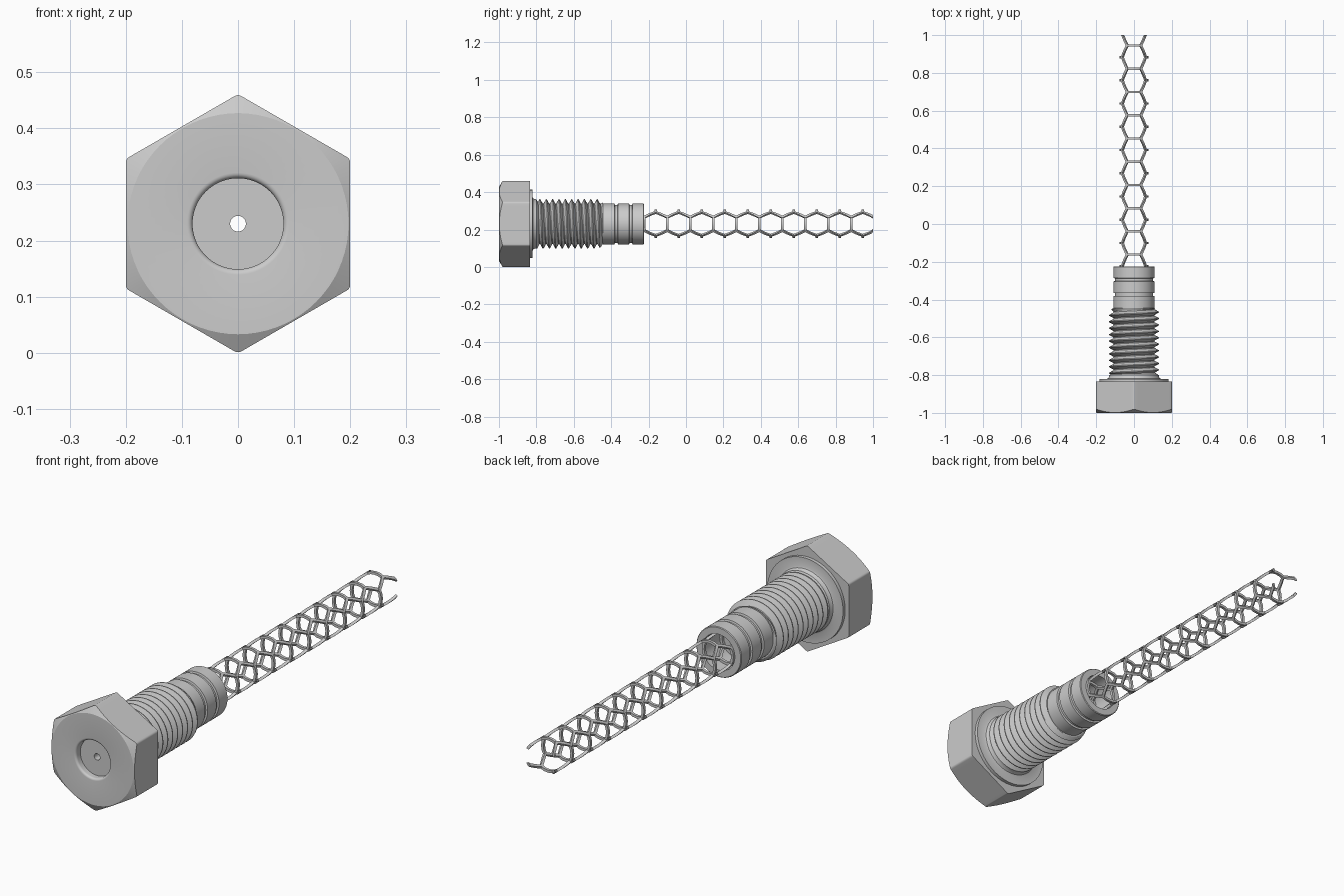
import bpy, bmesh, math

if "Cube" in bpy.data.objects:
    bpy.data.objects.remove(bpy.data.objects["Cube"])

ZC = 0.23          # height of the bolt axis
FLAT = 0.2         # hex apothem
ROUND = 0.012      # hex corner rounding


def point(r, a, y):
    return (r * math.sin(a), y, ZC + r * math.cos(a))


def finish(name, bm, angle=25):
    bmesh.ops.remove_doubles(bm, verts=bm.verts, dist=1e-5)
    bmesh.ops.recalc_face_normals(bm, faces=bm.faces)
    me = bpy.data.meshes.new(name)
    bm.to_mesh(me)
    bm.free()
    ob = bpy.data.objects.new(name, me)
    bpy.context.collection.objects.link(ob)
    bpy.ops.object.select_all(action='DESELECT')
    ob.select_set(True)
    bpy.context.view_layer.objects.active = ob
    bpy.ops.object.shade_smooth_by_angle(angle=math.radians(angle))
    return ob


def skin_rings(name, rings, angles):
    """Closed solid of revolution; each ring is (r, y) or a function of the angle."""
    bm = bmesh.new()
    rows = []
    for ring in rings:
        rows.append([bm.verts.new(point(*((lambda p: (p[0], a, p[1]))(
            ring(a) if callable(ring) else ring)))) for a in angles])
    n = len(angles)
    for i, row in enumerate(rows):
        nxt = rows[(i + 1) % len(rows)]
        for j in range(n):
            k = (j + 1) % n
            bm.faces.new((row[j], row[k], nxt[k], nxt[j]))
    return finish(name, bm)


def hex_radius(a):
    d = abs((math.degrees(a) + 30) % 60 - 30)      # degrees from nearest corner
    if d < 1.51:
        c, s = (FLAT - ROUND) / math.cos(math.pi / 6), math.radians(d)
        return c * math.cos(s) + math.sqrt(max(0, ROUND**2 - (c * math.sin(s))**2))
    return FLAT / math.cos(math.radians(30 - d))


# Hex head with chamfered front and round recess
side = [-30, -29.6, -29, -28.5] + list(range(-25, 26, 5)) + [28.5, 29, 29.6]
hex_angles = [math.radians(60 * k + 30 + p) for k in range(6) for p in side]
CH = 0.197
fillet = [(0.091 - 0.01 * math.sin(t), -0.99 - 0.01 * math.cos(t))
          for t in (math.pi / 2 * i / 5 for i in range(5, -1, -1))]
head = [(0.014, -0.835), (0.014, -0.97), (0.081, -0.97)] + fillet + [
    (CH, -1.0),
    lambda a: (hex_radius(a), -1 + (hex_radius(a) - CH) * 0.577),
    lambda a: (hex_radius(a), -0.835)]
skin_rings("hex_head", head, hex_angles)

# Shank: washer face, neck, thread core, grooved pilot and rear bore
END = -0.225
shank = [(0.014, -0.835), (0.183, -0.835), (0.183, -0.82), (0.144, -0.82),
         (0.137, -0.817), (0.133, -0.811), (0.131, -0.80), (0.107, -0.785),
         (0.107, -0.445), (0.109, -0.445)]
for g in (-0.373, -0.295):
    shank += [(0.109, g - 0.009), (0.101, g - 0.007),
              (0.101, g + 0.007), (0.109, g + 0.009)]
shank += [(0.109, END - 0.003), (0.106, END), (0.078, END),
          (0.078, -0.355), (0.014, -0.355)]
skin_rings("shank", shank, [math.tau * i / 72 for i in range(72)])

# Right-hand helical thread
PITCH, SEG, Y0, Y1 = 0.034, 60, -0.80, -0.445
ROOT, CREST = 0.108, 0.132
profile = [(0, ROOT), (0.12, ROOT), (0.5, CREST), (0.62, CREST), (1, ROOT)]
turns = int((Y1 - Y0) / PITCH) + 3
bm = bmesh.new()
rows = []
for i in range(turns * SEG + 1):
    row = []
    for f, r in profile:
        y = Y0 + (i / SEG - 1 + f) * PITCH
        y = min(max(y, Y0), Y1)
        r = min(r, ROOT + 0.006 + (Y1 - y))         # lead-in chamfer
        row.append(bm.verts.new(point(r, math.tau * i / SEG, y)))
    rows.append(row)
for p, q in zip(rows, rows[1:]):
    for k in range(len(profile) - 1):
        bm.faces.new((p[k], q[k], q[k + 1], p[k + 1]))
bmesh.ops.dissolve_degenerate(bm, edges=bm.edges, dist=1e-5)
finish("thread", bm)

# Honeycomb tube: four columns of hexagons wrapped around the axis
R_OUT, R_IN, WIDTH = 0.076, 0.065, 0.012
STEP, TOP, COUNT = 0.123, 0.945, 11
bm = bmesh.new()


def strut(a0, y0, a1, y1, seg=4):
    u0, u1 = math.radians(a0) * R_OUT, math.radians(a1) * R_OUT
    length = math.hypot(u1 - u0, y1 - y0)
    du, dy = (u1 - u0) / length, (y1 - y0) / length
    ext = WIDTH * 0.3
    loops = []
    for i in range(seg + 1):
        t = -ext + (length + 2 * ext) * i / seg
        loop = []
        for s, r in ((-1, R_IN), (1, R_IN), (1, R_OUT), (-1, R_OUT)):
            u = u0 + du * t - dy * s * WIDTH / 2
            y = y0 + dy * t + du * s * WIDTH / 2
            loop.append(bm.verts.new(point(r, u / R_OUT, min(y, 1.0))))
        loops.append(loop)
    for p, q in zip(loops, loops[1:]):
        for k in range(4):
            m = (k + 1) % 4
            bm.faces.new((p[k], p[m], q[m], q[k]))
    bm.faces.new(loops[0])
    bm.faces.new(loops[-1])


for k in range(COUNT):
    y = TOP - STEP * k
    for c in (0, 180):
        strut(c - 30, y, c + 30, y)
        strut(c + 60, y - STEP / 2, c + 120, y - STEP / 2)
        for s in (-1, 1):
            for h in (-1, 1):
                strut(c + 30 * s, y, c + 60 * s, y + h * STEP / 2)
finish("honeycomb_tube", bm, 30)
